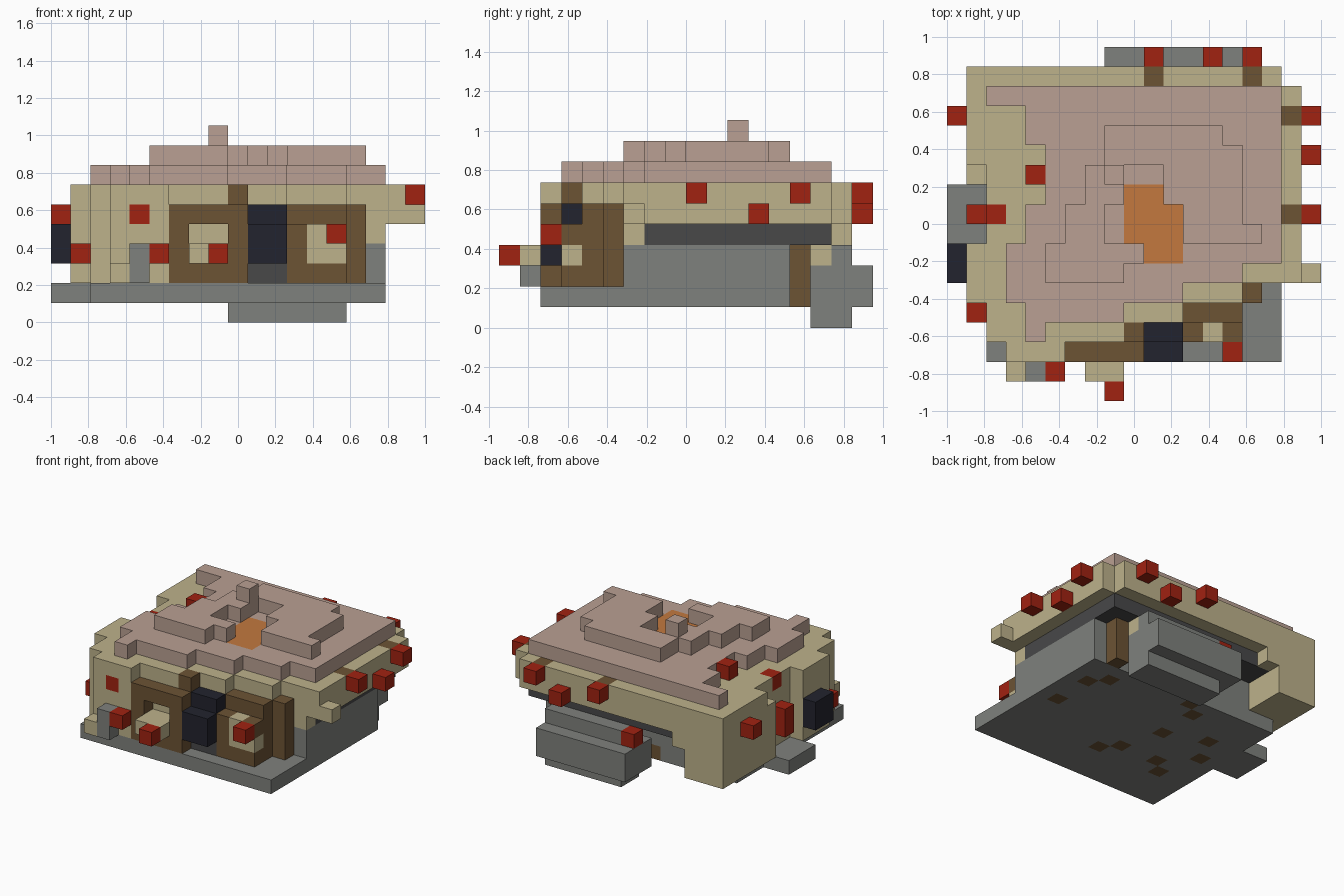
import bpy
import bmesh
from mathutils import Vector

# Remove the default cube only
default_cube = bpy.data.objects.get("Cube")
if default_cube:
    bpy.data.objects.remove(default_cube, do_unlink=True)

UNIT = 2 / 19                      # edge length of one block
ORIGIN = Vector((-9.5, -9, 0))     # grid corner, in blocks


def linear(channel):
    c = channel / 255
    return c / 12.92 if c <= 0.04045 else ((c + 0.055) / 1.055) ** 2.4


def make_material(name, rgb):
    mat = bpy.data.materials.new(name)
    mat.use_nodes = True
    color = (*[linear(c) for c in rgb], 1)
    mat.diffuse_color = color
    mat.node_tree.nodes["Principled BSDF"].inputs["Base Color"].default_value = color
    return mat


pink = make_material("roof_pink", (186, 160, 147))
cream = make_material("plaster_cream", (189, 178, 139))
grey = make_material("stone_grey", (127, 129, 125))
charcoal = make_material("charcoal", (72, 72, 73))
brown = make_material("timber_brown", (108, 83, 52))
red = make_material("lantern_red", (161, 34, 17))
navy = make_material("door_navy", (34, 35, 46))
orange = make_material("hearth_orange", (195, 121, 63))

blocks = {}      # grid cell -> part name
part_mats = {}   # part name -> material


def span(value):
    first, last = value if isinstance(value, tuple) else (value, value)
    return range(first, last + 1)


def fill(part, mat, x, y, z):
    """Fill an inclusive range of cells; later fills replace earlier ones."""
    part_mats[part] = mat
    for i in span(x):
        for j in span(y):
            for k in span(z):
                blocks[i, j, k] = part


def clear(x, y, z):
    for i in span(x):
        for j in span(y):
            for k in span(z):
                blocks.pop((i, j, k), None)


# Stone base, side porch and rear steps
fill("base_slab", grey, (2, 16), (2, 13), 1)
fill("side_porch", grey, (0, 1), (8, 10), 1)
fill("rear_steps", grey, (9, 14), (15, 16), (0, 3))
fill("rear_steps", grey, (8, 14), 17, (1, 2))
fill("rear_steps", grey, 8, (15, 16), (1, 2))
fill("rear_sill", cream, 14, 15, 3)
for i, j in ((15, 11), (14, 12), (15, 8), (8, 13), (7, 12), (7, 9),
             (8, 6), (9, 5), (4, 10), (3, 8), (4, 5), (5, 6)):
    fill("base_timbers", brown, i, j, 1)

# Stone room with a dark band on top
fill("stone_room", grey, (2, 16), (6, 13), (2, 3))
fill("dark_band", charcoal, (4, 16), (7, 15), 4)
fill("rear_post", brown, 15, 14, (1, 3))

# Plaster walls
walls = "plaster_walls"
fill(walls, cream, (2, 3), (3, 13), (2, 5))
fill(walls, cream, (4, 5), (3, 6), (2, 5))
fill(walls, cream, (3, 5), 2, (2, 6))
fill(walls, cream, 1, (5, 7), (2, 6))
fill(walls, cream, 1, 11, (2, 5))
fill(walls, cream, 1, (12, 16), (2, 6))
fill(walls, cream, (2, 3), (14, 16), (2, 6))
fill(walls, cream, 4, 16, 4)
fill(walls, cream, (6, 8), 3, (2, 5))
fill(walls, cream, (6, 14), (4, 6), (2, 5))
fill(walls, cream, 16, 6, (4, 5))
fill(walls, cream, 3, 1, 2)

# Overhanging upper storey
eaves = "eaves"
fill(eaves, cream, (2, 17), (6, 15), (5, 6))
fill(eaves, cream, (2, 16), 16, (5, 6))
fill(eaves, cream, (2, 14), 5, 6)
fill(eaves, cream, (2, 11), 4, 6)
fill(eaves, cream, (2, 8), 3, 6)
fill(eaves, cream, 18, 6, 5)
for i, j in ((10, 16), (15, 16), (17, 9), (17, 14)):
    fill("rafter_ends", brown, i, j, 6)

# Left window bay with its timber frame
frame = "window_frames"
fill(frame, brown, (6, 9), 2, (2, 5))
clear((7, 8), 2, (3, 4))
fill("window_boxes", cream, (7, 8), (1, 2), 3)
fill(frame, brown, 9, 3, (2, 6))

# Right window bay with its timber frame
fill(frame, brown, (12, 14), 4, (2, 5))
fill(frame, brown, 15, 5, (2, 5))
fill(frame, brown, (12, 14), 3, (2, 4))
fill("window_boxes", cream, (13, 14), 3, 3)
fill("window_boxes", cream, 13, 3, 4)

# Doors
fill("front_door", navy, (10, 11), 3, (3, 5))
fill("front_door", navy, (10, 11), 2, (3, 4))
fill("front_threshold", charcoal, (10, 11), 3, 2)
fill("side_door", navy, 0, (6, 7), (3, 4))
fill("front_pillar", grey, 4, 1, (2, 3))

# Lower roof tier: row -> first and last column
lower_rows = {3: (4, 4), 4: (4, 8), 5: (3, 11), 6: (3, 14), 7: (3, 16),
              8: (4, 16), 9: (4, 16), 10: (5, 16), 11: (5, 16),
              12: (5, 16), 13: (4, 16), 14: (4, 16), 15: (2, 16)}
for row, columns in lower_rows.items():
    fill("lower_roof", pink, columns, row, 7)

# Upper roof tier with an open hollow in the middle
upper_rows = {6: (5, 8), 7: (5, 9), 8: (6, 15), 9: (6, 14), 10: (7, 14),
              11: (7, 14), 12: (8, 14), 13: (8, 13)}
for row, columns in upper_rows.items():
    fill("upper_roof", pink, columns, row, 8)
clear((9, 10), (10, 11), 8)
clear((8, 11), (8, 9), 8)
fill("roof_finial", pink, 8, 11, 9)

# Glowing hearth in the hollow
fill("hearth", orange, (9, 10), 10, 7)
fill("hearth", orange, (9, 11), (8, 9), 7)
fill("hearth", orange, (10, 11), 7, 7)

# Lanterns around the walls
for cell in ((8, 0, 3), (5, 1, 3), (4, 2, 5), (14, 2, 4), (1, 4, 3),
             (1, 9, (3, 4)), (2, 9, 6), (0, 14, 5), (4, 11, 7),
             (18, 9, 6), (18, 12, 5), (18, 14, 6),
             (10, 17, 6), (13, 17, 5), (15, 17, 6), (8, 16, 3)):
    fill("lanterns", red, *cell)


def build_part(part):
    """Make one mesh from the exposed block faces of a part."""
    bm = bmesh.new()
    for cell, owner in blocks.items():
        if owner != part:
            continue
        centre = Vector(cell) + ORIGIN + Vector((0.5, 0.5, 0.5))
        for axis in range(3):
            for sign in (-1, 1):
                normal = Vector((0, 0, 0))
                normal[axis] = sign
                neighbour = tuple(int(a + b) for a, b in zip(cell, normal))
                if neighbour in blocks:
                    continue
                u = Vector((0, 0, 0))
                u[(axis + 1) % 3] = 1
                v = normal.cross(u)
                corners = (-u - v, u - v, u + v, v - u)
                bm.faces.new([bm.verts.new((centre + (normal + c) / 2) * UNIT)
                              for c in corners])
    bmesh.ops.remove_doubles(bm, verts=bm.verts, dist=UNIT / 100)
    mesh = bpy.data.meshes.new(part)
    bm.to_mesh(mesh)
    bm.free()
    mesh.materials.append(part_mats[part])
    obj = bpy.data.objects.new(part, mesh)
    bpy.context.collection.objects.link(obj)


for part_name in part_mats:
    build_part(part_name)
